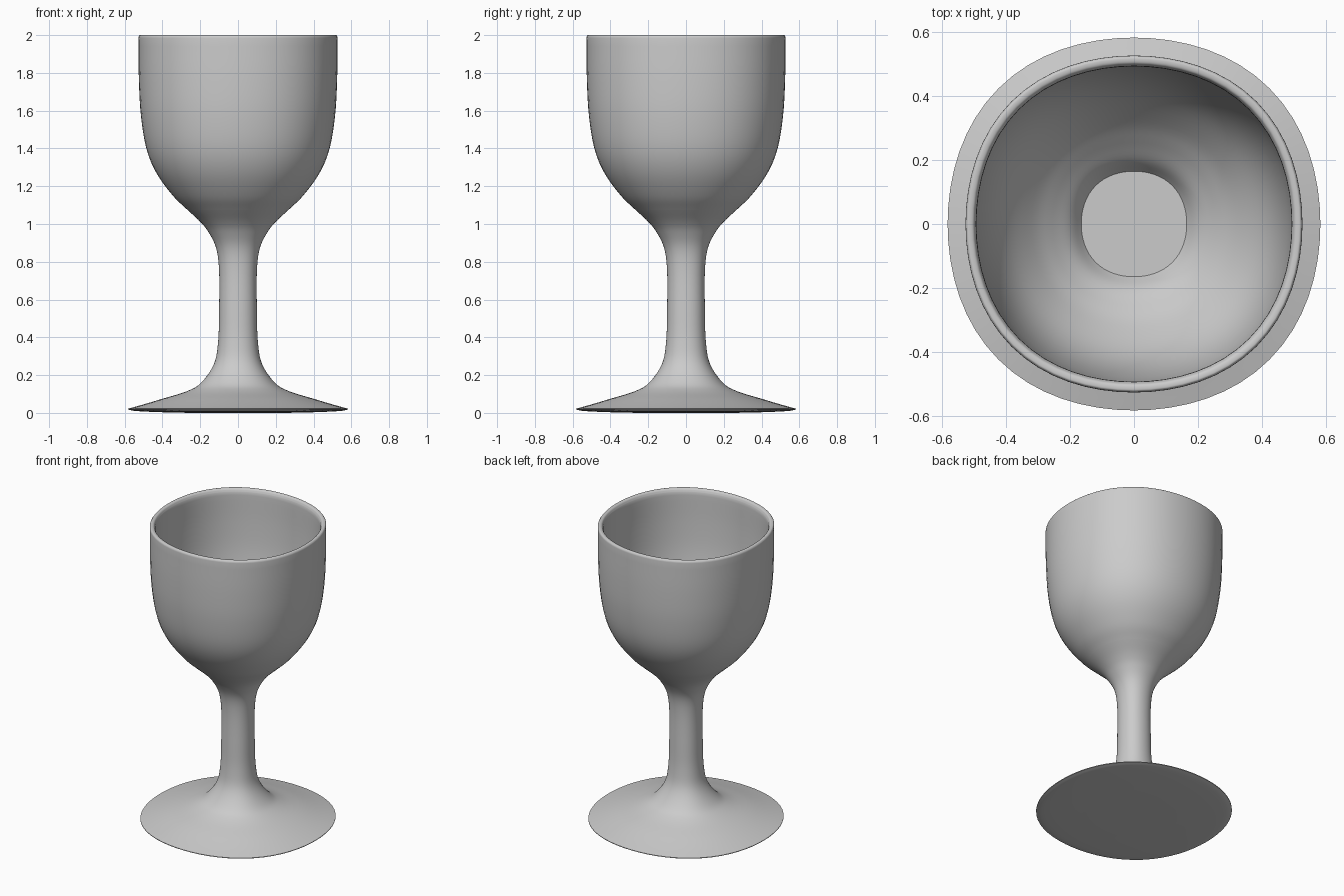
import bpy, bmesh, math
from mathutils import Vector

if "Cube" in bpy.data.objects:
    bpy.data.objects.remove(bpy.data.objects["Cube"])

SIDES, STEPS = 64, 5


def smooth(points):
    """Catmull-Rom curve through (radius, height) points."""
    p = [Vector(q) for q in points]
    p = [2 * p[0] - p[1]] + p + [2 * p[-1] - p[-2]]
    out = []
    for a, b, c, d in zip(p, p[1:], p[2:], p[3:]):
        for k in range(STEPS):
            t = k / STEPS
            out.append(0.5 * (2 * b + (c - a) * t + (2 * a - 5 * b + 4 * c - d) * t * t
                              + (3 * b - a - 3 * c + d) * t ** 3))
    return out + [p[-2]]


def revolve(name, profile, cap_start=False, cap_end=False):
    """Spin a profile around z with a slightly squared round section."""
    bm = bmesh.new()
    rings = []
    for r, z in profile:
        ring = []
        for i in range(SIDES):
            a = 2 * math.pi * i / SIDES
            k = r * (1 + 0.0143 * (1 - math.cos(4 * a)))
            ring.append(bm.verts.new((k * math.cos(a), k * math.sin(a), z)))
        rings.append(ring)
    for lo, hi in zip(rings, rings[1:]):
        for i in range(SIDES):
            j = (i + 1) % SIDES
            bm.faces.new((lo[i], lo[j], hi[j], hi[i]))
    if cap_start:
        bm.faces.new(rings[0][::-1])
    if cap_end:
        bm.faces.new(rings[-1])
    mesh = bpy.data.meshes.new(name)
    bm.to_mesh(mesh)
    bm.free()
    obj = bpy.data.objects.new(name, mesh)
    bpy.context.collection.objects.link(obj)
    bpy.ops.object.select_all(action='DESELECT')
    obj.select_set(True)
    bpy.context.view_layer.objects.active = obj
    bpy.ops.object.shade_smooth_by_angle(angle=math.radians(40))
    return obj


# Foot underside, foot top and stem up to the seam below the bowl
underside = smooth([(0.25, 0.0), (0.42, 0.004), (0.54, 0.01), (0.583, 0.018)])
stem = smooth([(0.583, 0.022), (0.50, 0.045), (0.40, 0.075), (0.27, 0.115),
               (0.195, 0.16), (0.127, 0.26), (0.105, 0.38), (0.10, 0.55),
               (0.10, 0.75), (0.115, 0.87), (0.155, 0.955), (0.20, 1.012),
               (0.268, 1.075)])
revolve("stem_and_foot", underside + stem, cap_start=True)

# Bowl: outer wall, rounded rim, inner wall and flat inner floor
outer = smooth([(0.268, 1.075), (0.345, 1.15), (0.432, 1.27), (0.485, 1.40),
                (0.514, 1.575), (0.525, 1.77), (0.527, 1.985)])
rim = smooth([(0.526, 1.993), (0.519, 2.0), (0.503, 1.997), (0.494, 1.98)])
inner = smooth([(0.493, 1.96), (0.491, 1.77), (0.48, 1.58), (0.452, 1.415),
                (0.403, 1.29), (0.32, 1.175), (0.255, 1.11), (0.20, 1.06),
                (0.165, 1.01)])
revolve("bowl", outer + rim + inner, cap_end=True)
